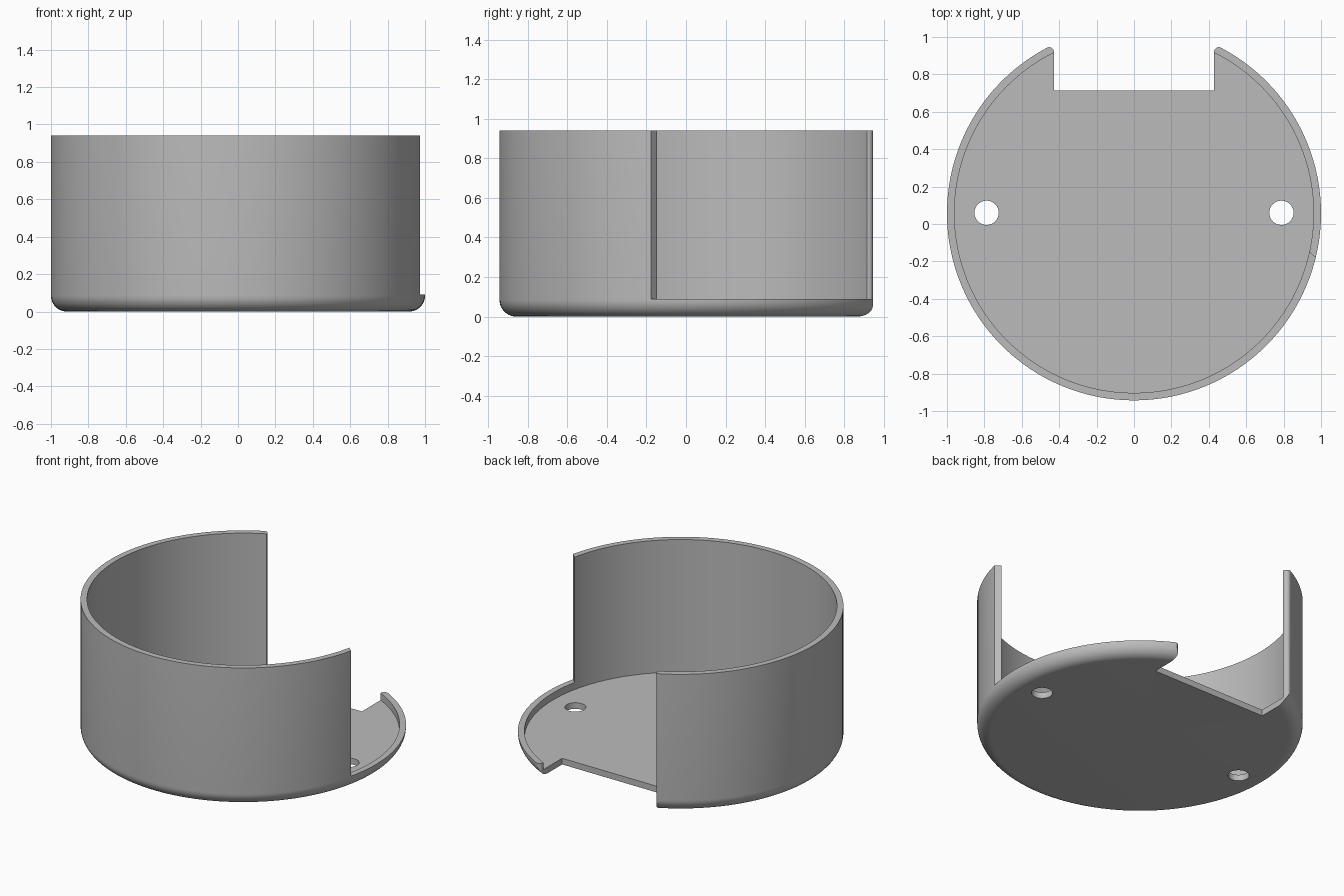
import bpy, bmesh, math

if "Cube" in bpy.data.objects:
    bpy.data.objects.remove(bpy.data.objects["Cube"])

CY = 0.057            # centre of the round body in y
R, WALL, TOP = 1.0, 0.04, 0.94
FLOOR, LIP, FILLET = 0.042, 0.09, 0.085
SEG = 128

grey = bpy.data.materials.new("grey")
grey.diffuse_color = (0.5, 0.5, 0.5, 1)
grey.use_nodes = True
grey.node_tree.nodes["Principled BSDF"].inputs["Base Color"].default_value = grey.diffuse_color


def make_object(name, bm):
    bmesh.ops.recalc_face_normals(bm, faces=bm.faces)
    mesh = bpy.data.meshes.new(name)
    bm.to_mesh(mesh)
    bm.free()
    mesh.materials.append(grey)
    ob = bpy.data.objects.new(name, mesh)
    bpy.context.collection.objects.link(ob)
    return ob


def revolve(name, profile):
    """Spin a radius/height profile whose two ends lie on the axis."""
    bm = bmesh.new()
    verts = [bm.verts.new((r, 0, z)) for r, z in profile]
    edges = [bm.edges.new(pair) for pair in zip(verts, verts[1:])]
    bmesh.ops.spin(bm, geom=verts + edges, cent=(0, 0, 0), axis=(0, 0, 1),
                   angle=math.tau, steps=SEG, use_duplicate=False)
    bmesh.ops.remove_doubles(bm, verts=bm.verts, dist=1e-4)
    bmesh.ops.translate(bm, verts=bm.verts, vec=(0, CY, 0))
    return make_object(name, bm)


def prism(name, outline, z0, z1):
    """Extrude a flat outline upwards into a cutter."""
    bm = bmesh.new()
    face = bm.faces.new([bm.verts.new((x, y, z0)) for x, y in outline])
    top = bmesh.ops.extrude_face_region(bm, geom=[face])["geom"]
    bmesh.ops.translate(bm, vec=(0, 0, z1 - z0),
                        verts=[g for g in top if isinstance(g, bmesh.types.BMVert)])
    ob = make_object(name, bm)
    ob.hide_render = True
    return ob


# Round cup: flat base, rounded bottom edge, thin wall, flat floor
arc = [(R - FILLET + FILLET * math.sin(a), FILLET - FILLET * math.cos(a))
       for a in (math.pi / 2 * i / 10 for i in range(11))]
cup = revolve("cup", [(0, 0)] + arc + [(R, TOP), (R - WALL, TOP),
                                       (R - WALL, FLOOR), (0, FLOOR)])

# Rear notch outline, with its wall tips rounded off
NX, NY, TIP = 0.428, 0.715, 0.025
tx = NX + TIP
ty = math.sqrt((R - TIP) ** 2 - tx ** 2)
end = math.atan2(ty, -tx)
side = [(tx - TIP * math.cos(end * i / 8), CY + ty + TIP * math.sin(end * i / 8))
        for i in range(9)]
side.append((tx * 1.2, CY + ty * 1.2))
right = [(NX, NY)] + side
notch = prism("notch_cutter", right + [(-x, y) for x, y in reversed(right)], -0.5, 1.5)

# Opening that lowers the right rear wall to a shallow lip
opening = prism("opening_cutter",
                [(0.85, -0.072), (1.15, -0.33), (1.15, 1.3), (0, 1.3), (0, 0.3)], LIP, 1.5)

# Two screw holes through the floor
holes = [prism("hole_cutter",
               [(s * 0.788 + 0.065 * math.cos(math.tau * i / 32),
                 0.06 + 0.065 * math.sin(math.tau * i / 32)) for i in range(32)], -0.5, 0.5)
         for s in (-1, 1)]

# Apply the cuts and remove the cutters
bpy.context.view_layer.objects.active = cup
cup.select_set(True)
for cutter in [notch, opening] + holes:
    mod = cup.modifiers.new(cutter.name, 'BOOLEAN')
    mod.operation, mod.solver, mod.object = 'DIFFERENCE', 'EXACT', cutter
    bpy.ops.object.modifier_apply(modifier=mod.name)
    bpy.data.objects.remove(cutter)

bpy.ops.object.shade_smooth_by_angle(angle=math.radians(30))
